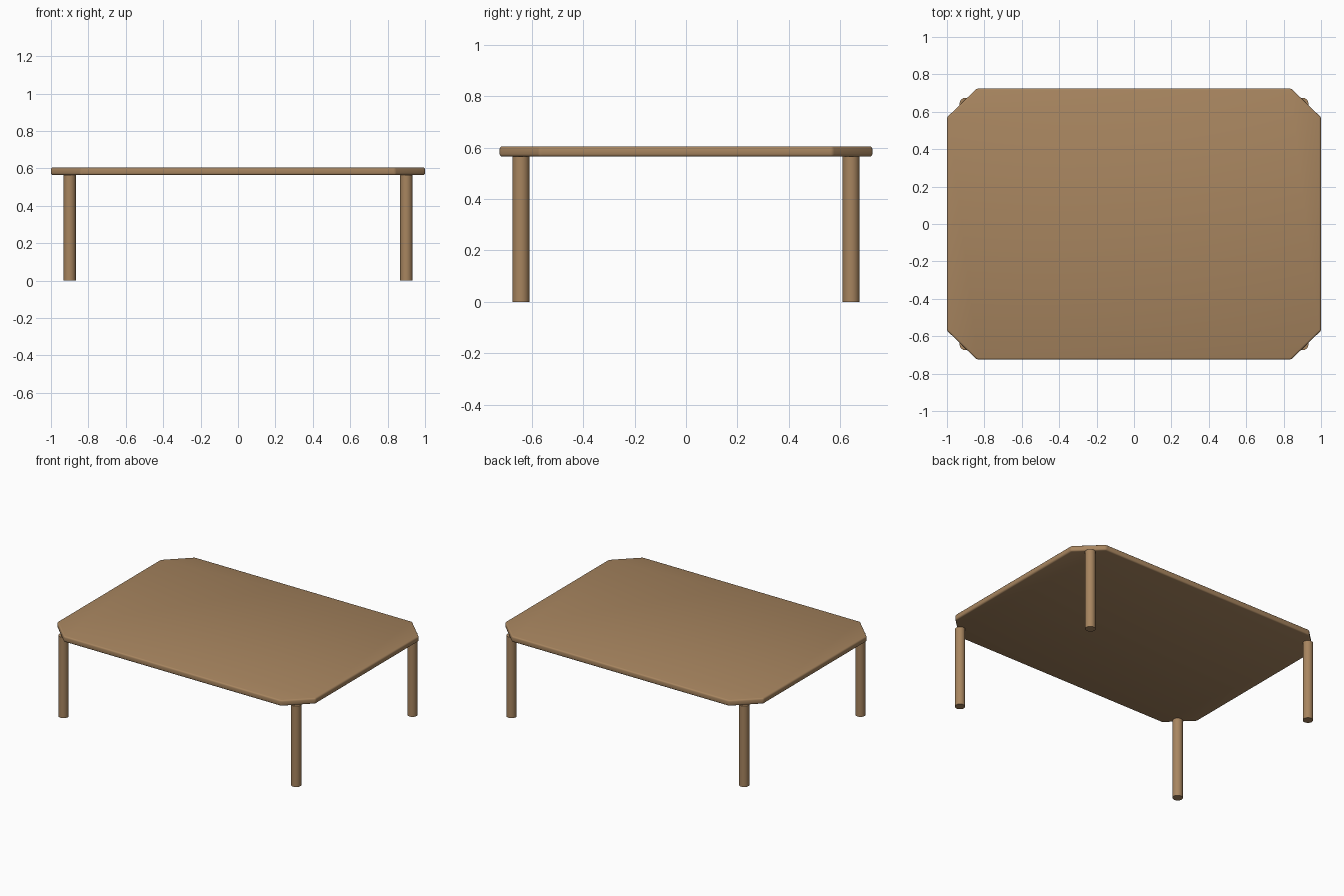
import bpy, bmesh

if "Cube" in bpy.data.objects:
    bpy.data.objects.remove(bpy.data.objects["Cube"])

TOP_Z, UNDER_Z = 0.605, 0.565
HX, HY = 1.0, 0.725        # half sizes of the top
CX, CY = 0.84, 0.57        # where the corner cuts begin

wood = bpy.data.materials.new("warm wood")
wood.diffuse_color = (0.39, 0.235, 0.115, 1)
wood.use_nodes = True
wood.node_tree.nodes["Principled BSDF"].inputs["Base Color"].default_value = wood.diffuse_color


def finish(obj, name):
    obj.name = obj.data.name = name
    obj.data.materials.append(wood)
    bpy.ops.object.select_all(action='DESELECT')
    obj.select_set(True)
    bpy.context.view_layer.objects.active = obj
    bpy.ops.object.shade_smooth_by_angle(angle=0.6)


# Table top: cut-corner outline, extruded, with softened rims
outline = [(CX, -HY), (HX, -CY), (HX, CY), (CX, HY),
           (-CX, HY), (-HX, CY), (-HX, -CY), (-CX, -HY)]
bm = bmesh.new()
face = bm.faces.new([bm.verts.new((x, y, UNDER_Z)) for x, y in outline])
ext = bmesh.ops.extrude_face_region(bm, geom=[face])
bmesh.ops.translate(bm, vec=(0, 0, TOP_Z - UNDER_Z),
                    verts=[v for v in ext["geom"] if isinstance(v, bmesh.types.BMVert)])
bmesh.ops.recalc_face_normals(bm, faces=bm.faces)
bmesh.ops.bevel(bm, geom=bm.edges[:], offset=0.01, segments=3,
                profile=0.5, affect='EDGES')
mesh = bpy.data.meshes.new("table_top")
bm.to_mesh(mesh)
bm.free()
top = bpy.data.objects.new("table_top", mesh)
bpy.context.collection.objects.link(top)
finish(top, "table_top")

# Four round legs, slightly proud of the cut corners
for side, sx in (("left", -1), ("right", 1)):
    for end, sy in (("front", -1), ("back", 1)):
        bpy.ops.mesh.primitive_cylinder_add(
            vertices=32, radius=0.033, depth=UNDER_Z,
            location=(sx * 0.9, sy * 0.642, UNDER_Z / 2))
        finish(bpy.context.object, f"{end}_{side}_leg")
